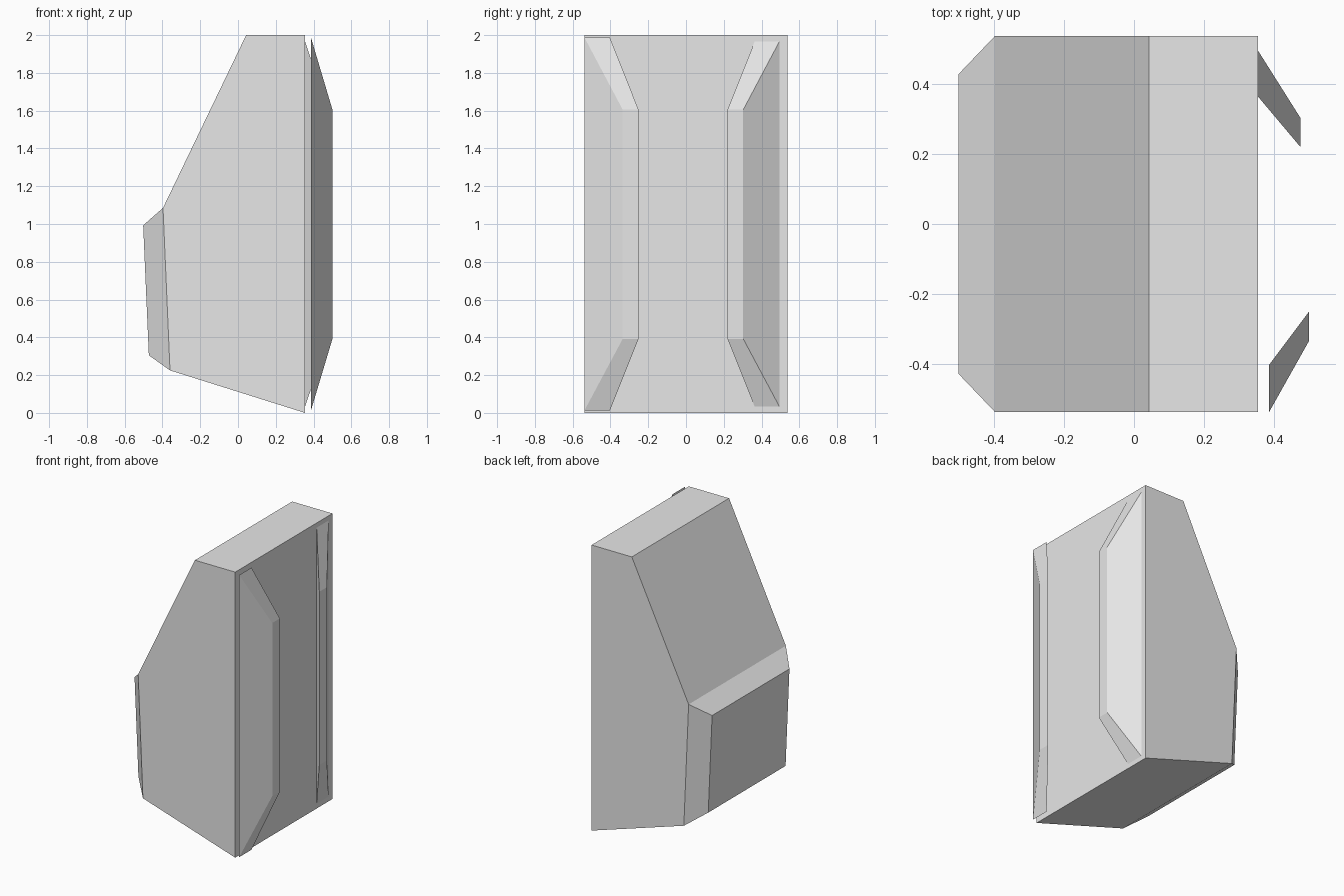
import bpy
import bmesh

cube = bpy.data.objects.get("Cube")
if cube:
    bpy.data.objects.remove(cube, do_unlink=True)

# Single plain grey for everything
grey = bpy.data.materials.new("light grey")
grey.use_nodes = True
grey.diffuse_color = (0.8, 0.8, 0.8, 1)
grey.node_tree.nodes["Principled BSDF"].inputs["Base Color"].default_value = (0.8, 0.8, 0.8, 1)

HALF_WIDTH = 0.538


def loft(name, rings):
    """Join equal-sized point rings into a closed, flat-shaded solid."""
    bm = bmesh.new()
    loops = [[bm.verts.new(p) for p in ring] for ring in rings]
    for a, b in zip(loops, loops[1:]):
        n = len(a)
        for i in range(n):
            j = (i + 1) % n
            bm.faces.new((a[i], a[j], b[j], b[i]))
    bm.faces.new(loops[0])
    bm.faces.new(loops[-1])
    return finish(name, bm)


def finish(name, bm):
    bmesh.ops.recalc_face_normals(bm, faces=bm.faces)
    mesh = bpy.data.meshes.new(name)
    bm.to_mesh(mesh)
    bm.free()
    mesh.materials.append(grey)
    obj = bpy.data.objects.new(name, mesh)
    bpy.context.collection.objects.link(obj)
    return obj


# Pack body: side profile (x, z) extruded across the width
profile = [(0.355, 0), (0.355, 2), (0.043, 2), (-0.397, 1.085), (-0.36, 0.225)]
bm = bmesh.new()
sides = [[bm.verts.new((x, y, z)) for x, z in profile] for y in (-HALF_WIDTH, HALF_WIDTH)]
for ring in sides:
    bm.faces.new(ring)
walls = []
for i in range(len(profile)):
    j = (i + 1) % len(profile)
    walls.append(bm.faces.new((sides[0][i], sides[0][j], sides[1][j], sides[1][i])))

# Pocket: the lower wall pushed outward with tapered edges
pocket = walls[3]
bmesh.ops.recalc_face_normals(bm, faces=bm.faces)
new = bmesh.ops.extrude_discrete_faces(bm, faces=[pocket])["faces"][0]
for v in new.verts:
    upper = v.co.z > 0.6
    v.co.x, v.co.z = (-0.502, 0.993) if upper else (-0.472, 0.305)
    v.co.y = 0.428 if v.co.y > 0 else -0.428
finish("pack_body", bm)


# Shoulder straps: flared flat bands that bow out from the carrying side
def strap(name, side, root, crest, root_y, crest_y):
    levels = [(root, root_y, 1.988), (crest, crest_y, 1.605),
              (crest, crest_y, 0.392), (root, root_y, 0.012)]
    bm = bmesh.new()
    outer = [bm.verts.new((x, side * y[0], z)) for x, y, z in levels]
    inner = [bm.verts.new((x, side * y[1], z)) for x, y, z in levels]
    bm.faces.new(outer)
    bm.faces.new(inner)
    for i in range(4):
        j = (i + 1) % 4
        bm.faces.new((outer[i], outer[j], inner[j], inner[i]))
    finish(name, bm)


strap("right_strap", -1, 0.386, 0.5, (0.538, 0.403), (0.335, 0.251))
strap("left_strap", 1, 0.348, 0.476, (0.506, 0.372), (0.303, 0.22))
